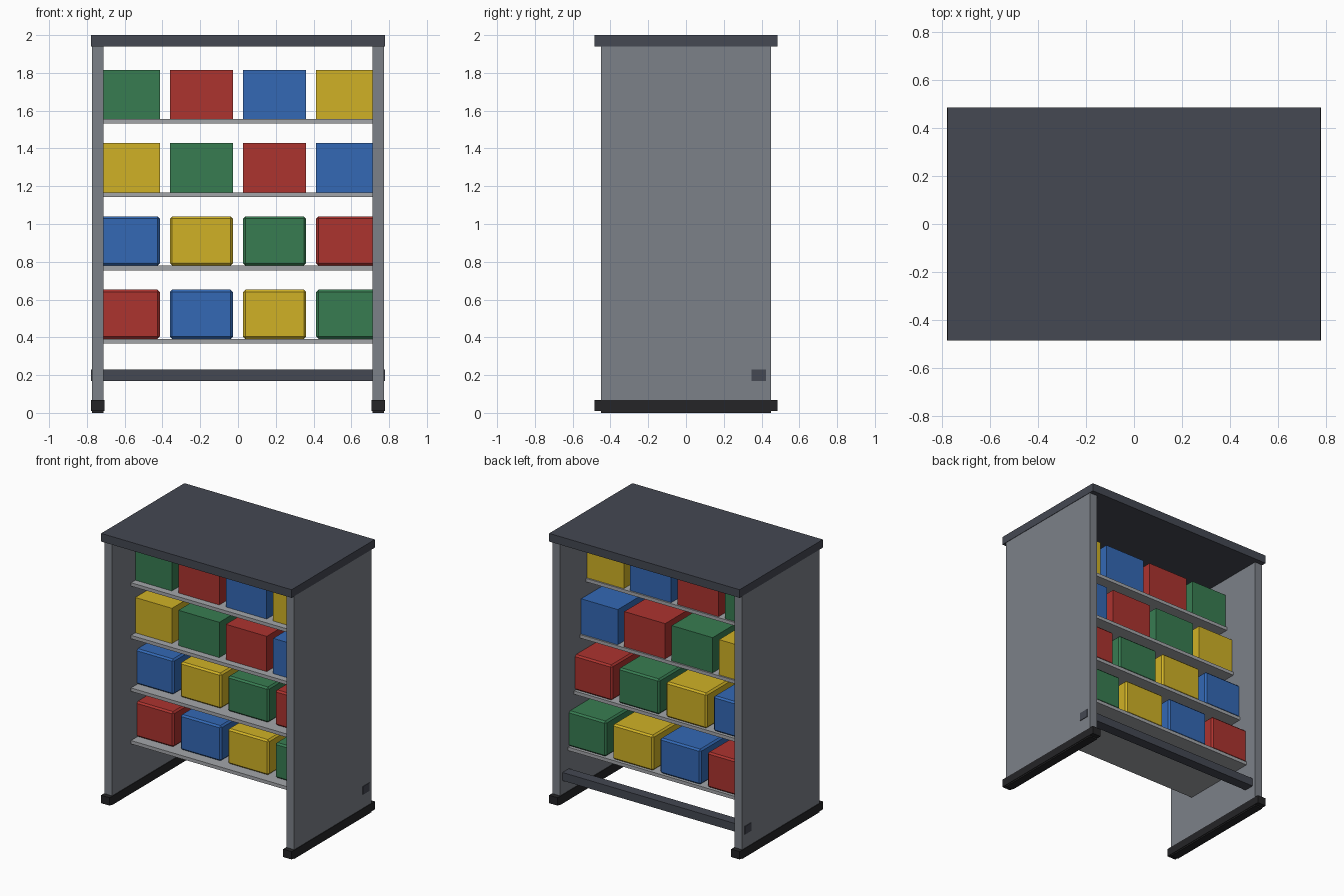
import bpy

if "Cube" in bpy.data.objects:
    bpy.data.objects.remove(bpy.data.objects["Cube"])


def material(name, rgb):
    m = bpy.data.materials.new(name)
    m.diffuse_color = (*rgb, 1)
    m.use_nodes = True
    m.node_tree.nodes["Principled BSDF"].inputs["Base Color"].default_value = m.diffuse_color
    return m


DARK = material("dark_grey", (0.058, 0.065, 0.085))
PANEL = material("panel_grey", (0.203, 0.22, 0.249))
SHELF = material("shelf_grey", (0.37, 0.38, 0.40))
BLACK = material("black", (0.018, 0.018, 0.02))
RED = material("red", (0.413, 0.033, 0.028))
BLUE = material("blue", (0.033, 0.14, 0.462))
YELLOW = material("yellow", (0.63, 0.443, 0.019))
GREEN = material("green", (0.039, 0.203, 0.083))


def box(name, x, y, z, mat, bevel=0):
    """Box from (min, max) ranges, with optional chamfered edges."""
    bpy.ops.mesh.primitive_cube_add(size=1, location=[sum(r) / 2 for r in (x, y, z)])
    ob = bpy.context.object
    ob.name = name
    ob.scale = [r[1] - r[0] for r in (x, y, z)]
    bpy.ops.object.transform_apply(location=False, rotation=False, scale=True)
    ob.data.materials.append(mat)
    if bevel:
        mod = ob.modifiers.new("chamfer", 'BEVEL')
        mod.width = bevel
        mod.segments = 1
    return ob


# Frame: top board, side panels with feet, rear rail through the panels
box("top_board", (-0.777, 0.777), (-0.485, 0.485), (1.94, 2.0), DARK)
for side, s in (("left", -1), ("right", 1)):
    def span(a, b):
        return tuple(sorted((s * a, s * b)))
    box(side + "_panel", span(0.712, 0.774), (-0.45, 0.45), (0.03, 1.95), PANEL)
    box(side + "_foot", span(0.708, 0.778), (-0.485, 0.485), (0.01, 0.068), BLACK)
    box(side + "_foot_pad", span(0.712, 0.774), (-0.45, 0.45), (0.0, 0.012), BLACK)
box("rear_rail", (-0.778, 0.778), (0.347, 0.423), (0.17, 0.23), DARK)

# Shelves get shallower towards the top, each with four bins
colours = [RED, BLUE, YELLOW, GREEN]
for row in range(4):
    z = 0.392 + row * 0.388
    back = 0.345 - row * 0.07
    box(f"shelf_{row + 1}", (-0.74, 0.74), (-0.23, back + 0.012), (z - 0.025, z), SHELF)
    chamfered = row < 2
    front = -0.162 if chamfered else -0.18
    for col in range(4):
        cx = (col - 1.5) * 0.387
        box(f"bin_{row + 1}_{col + 1}", (cx - 0.167, cx + 0.167), (front, back),
            (z, z + 0.26), colours[(col + row) % 4], 0.012 if chamfered else 0)
